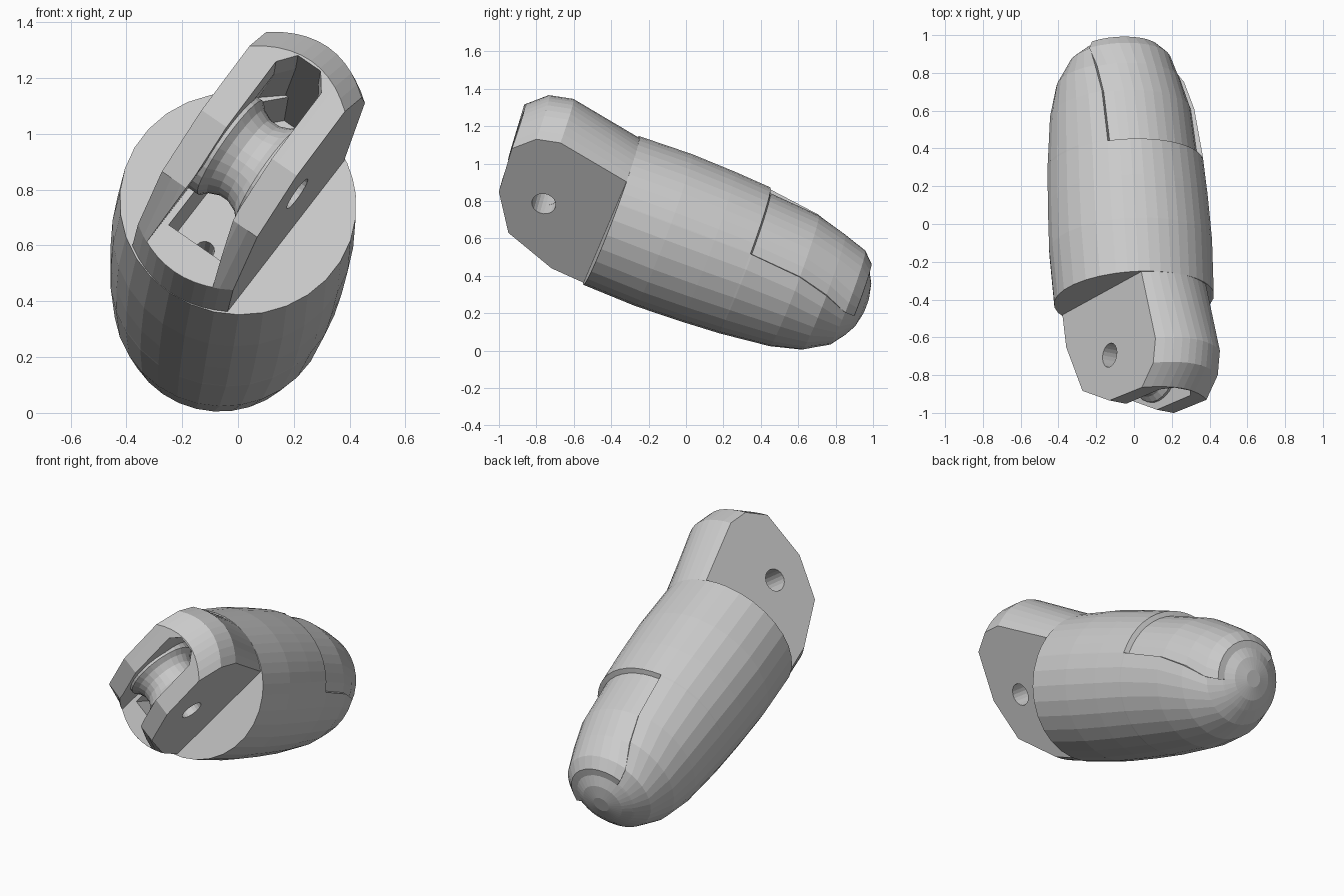
import bpy, bmesh
from math import cos, sin, pi, radians
from mathutils import Matrix, Vector

if "Cube" in bpy.data.objects:
    bpy.data.objects.remove(bpy.data.objects["Cube"], do_unlink=True)

grey = bpy.data.materials.new("light_grey")
grey.use_nodes = True
grey.diffuse_color = (0.6, 0.6, 0.6, 1)
grey.node_tree.nodes["Principled BSDF"].inputs["Base Color"].default_value = (0.6, 0.6, 0.6, 1)

# Tilted frame: x along the hinge pin, y toward the fingertip, z toward the nail
along = Vector((-0.06, 0.935, -0.35)).normalized()
up = Vector((0.58, 0.32, 0.75))
up = (up - along * up.dot(along)).normalized()
pin_dir = along.cross(up)
FRAME = Matrix((pin_dir, along, up)).transposed().to_4x4()
FRAME.translation = (0.0, -0.4, 0.75)


def loft(name, rings):
    """Skin closed rings of equal point count and cap both ends."""
    bm = bmesh.new()
    loops = [[bm.verts.new(p) for p in ring] for ring in rings]
    n = len(loops[0])
    for a, b in zip(loops, loops[1:]):
        for i in range(n):
            j = (i + 1) % n
            bm.faces.new((a[i], a[j], b[j], b[i]))
    bm.faces.new(loops[0][::-1])
    bm.faces.new(loops[-1])
    bmesh.ops.recalc_face_normals(bm, faces=bm.faces)
    mesh = bpy.data.meshes.new(name)
    bm.to_mesh(mesh)
    bm.free()
    mesh.materials.append(grey)
    obj = bpy.data.objects.new(name, mesh)
    bpy.context.collection.objects.link(obj)
    obj.matrix_world = FRAME
    return obj


def combine(obj, other, operation, keep=False):
    """Apply a boolean and drop the helper."""
    mod = obj.modifiers.new(operation, "BOOLEAN")
    mod.operation, mod.object, mod.solver = operation, other, "EXACT"
    bpy.context.view_layer.update()
    dg = bpy.context.evaluated_depsgraph_get()
    mesh = bpy.data.meshes.new_from_object(obj.evaluated_get(dg))
    obj.modifiers.clear()
    obj.data = mesh
    if not keep:
        bpy.data.objects.remove(other, do_unlink=True)


def pin_lathe(name, profile, y, z, sides):
    """Turn (x, radius) pairs around the hinge pin."""
    return loft(name, [[(x, y + r * cos(2 * pi * i / sides), z + r * sin(2 * pi * i / sides))
                        for i in range(sides)] for x, r in profile])


# Fingertip with a recessed nail: y, body radius, nail radius, nail half angle
stations = [
    (0.0, .425, .425, 48), (.3, .434, .434, 48), (.55, .426, .426, 48),
    (.755, .414, .414, 48), (.765, .414, .385, 48), (1.05, .383, .364, 51),
    (1.22, .34, .318, 58), (1.35, .262, .275, 70), (1.405, .188, .222, 74),
    (1.41, .18, .18, 74), (1.44, .125, .125, 74), (1.457, .05, .05, 74)]


def finger_ring(y, r_body, r_nail, half):
    half = radians(half)
    nail = [(-half + 2 * half * i / 12, r_nail) for i in range(13)]
    skin = [(half + .012 + (2 * pi - 2 * half - .024) * i / 22, r_body) for i in range(23)]
    return [(r * sin(t), y, r * cos(t)) for t, r in nail + skin]


finger = loft("fingertip_body", [finger_ring(*s) for s in stations])

# Hinge block with rounded top: y, z, crown height
side = [
    (.1, .33, .06), (0, .361, .064), (-.407, .448, .085), (-.534, .415, .085),
    (-.635, .301, .085), (-.609, .006, 0), (-.476, -.225, 0),
    (-.189, -.344, -.07), (0, -.359, -.064), (.1, -.33, -.06)]
W = .21
columns = [W * (i / 5 - 1) for i in range(11)]
hinge = loft("hinge_block",
             [[(x, y, z + b * (1 - (x / W) ** 2)) for y, z, b in side] for x in columns])
combine(finger, hinge, "UNION")


# Slot between the prongs and the pocket behind the pulley
def slot_ring(y, w, low):
    return [(-w, y, low), (w, y, low), (w, y, .31), (.5 * w, y, .375), (-.5 * w, y, .375), (-w, y, .31)]


slot = loft("slot_cutter", [slot_ring(-.9, .1, -.6), slot_ring(-.5, .1, -.6), slot_ring(-.19, .145, -.6)])
combine(finger, slot, "DIFFERENCE")
pocket = loft("pocket_cutter", [slot_ring(-.3, .12, -.28), slot_ring(.05, .12, -.28)])
combine(finger, pocket, "DIFFERENCE")

# Cable hole in the pocket floor
cable = loft("cable_cutter", [[(.035 * cos(i * pi / 6), y, -.2 + .035 * sin(i * pi / 6))
                               for i in range(12)] for y in (-.05, .3)])
combine(finger, cable, "DIFFERENCE")

# Grooved pulley on the hinge axis
PIN_Y, PIN_Z = -.362, .035
groove = [(-.125, .205), (-.085, .205), (-.06, .18), (-.02, .163),
          (.02, .163), (.06, .18), (.085, .205), (.125, .205)]
pulley = pin_lathe("pulley", groove, PIN_Y, PIN_Z, 28)

# Pin hole through prongs and pulley
bore = pin_lathe("pin_hole_cutter", [(-.4, .065), (.4, .065)], PIN_Y, PIN_Z, 20)
combine(finger, bore, "DIFFERENCE", keep=True)
combine(pulley, bore, "DIFFERENCE")
